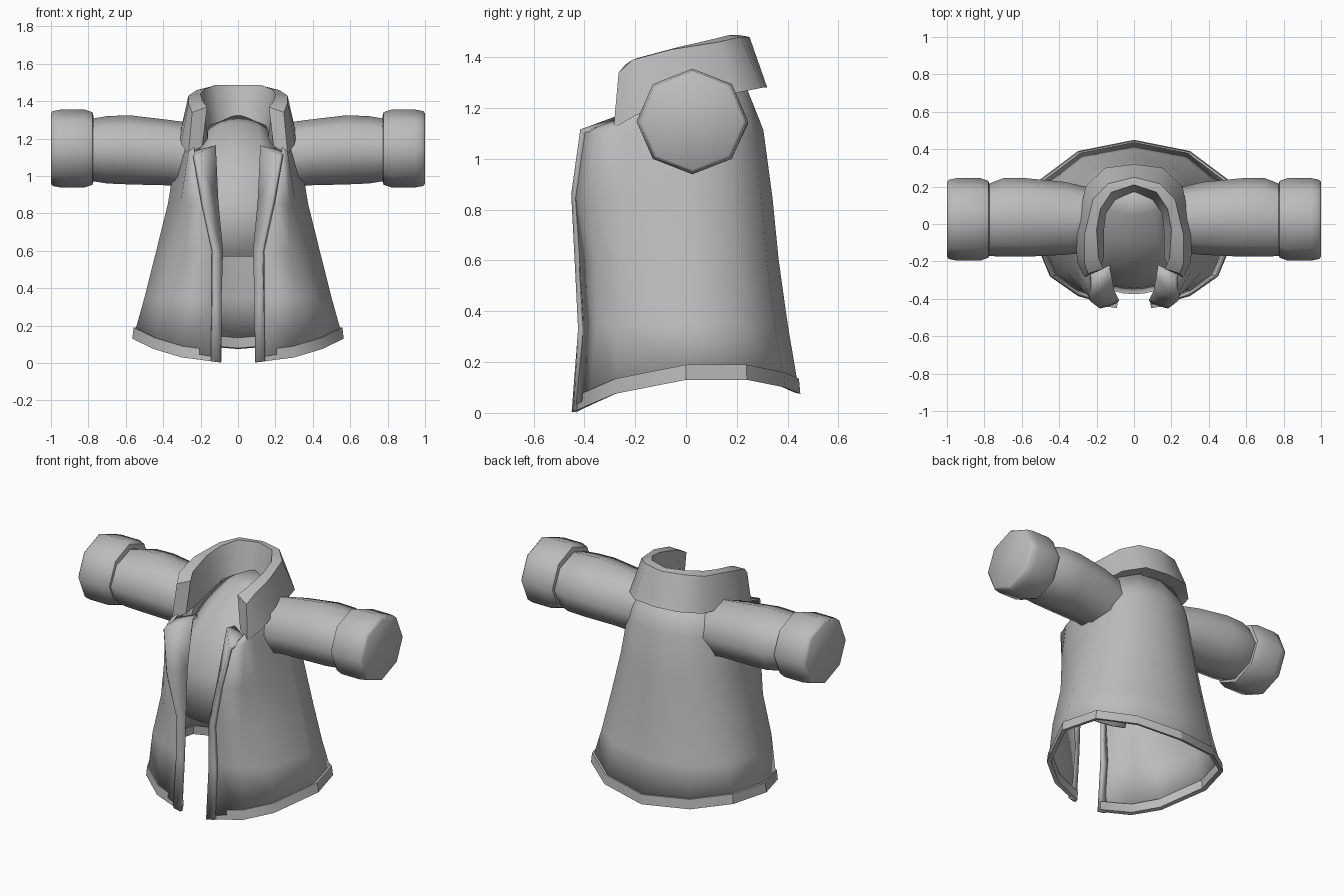
import bpy, bmesh, math
from mathutils import Vector

cube = bpy.data.objects.get("Cube")
if cube:
    bpy.data.objects.remove(cube)

GREY = (0.5, 0.5, 0.5, 1)
cloth = bpy.data.materials.new("grey cloth")
cloth.use_nodes = True
cloth.diffuse_color = GREY
cloth.node_tree.nodes["Principled BSDF"].inputs["Base Color"].default_value = GREY


def loft(name, rows, closed=False, start_cap=False, end_cap=False,
         thickness=0, mirror=True, angle=50):
    """Skin a list of point rows, optionally closed, capped, thickened and mirrored."""
    bm = bmesh.new()
    grid = [[bm.verts.new(point) for point in row] for row in rows]
    count = len(grid[0])
    for lower, upper in zip(grid, grid[1:]):
        for i in range(count if closed else count - 1):
            j = (i + 1) % count
            bm.faces.new((lower[i], lower[j], upper[j], upper[i]))
    if start_cap:
        bm.faces.new(grid[0])
    if end_cap:
        bm.faces.new(grid[-1])
    bmesh.ops.recalc_face_normals(bm, faces=bm.faces)
    mesh = bpy.data.meshes.new(name)
    bm.to_mesh(mesh)
    bm.free()
    mesh.materials.append(cloth)
    obj = bpy.data.objects.new(name, mesh)
    bpy.context.collection.objects.link(obj)
    if mirror:
        obj.modifiers.new("mirror", "MIRROR").merge_threshold = 0.002
    if thickness:
        solid = obj.modifiers.new("thickness", "SOLIDIFY")
        solid.thickness = thickness
        solid.offset = 0
    bpy.ops.object.select_all(action="DESELECT")
    obj.select_set(True)
    bpy.context.view_layer.objects.active = obj
    bpy.ops.object.shade_smooth_by_angle(angle=math.radians(angle))


# Lower edge of the coat, from the middle of the back to the front opening
HEM = [Vector(p) for p in (
    (0, .45, .075), (.3, .39, .1), (.5, .24, .13), (.565, 0, .13),
    (.45, -.28, .075), (.3, -.385, .03), (.09, -.445, .003))]


def hem_ring(scale, lift, edge_x=.09):
    ring = [Vector((p.x * scale, p.y * scale, p.z + lift)) for p in HEM]
    ring[-1].x = edge_x
    return ring


# Coat body: each section is height, half width, back depth, side-front depth, front edge
def body_section(z, width, back, front, edge_x, edge_y, bulge=.02):
    side = Vector((width * .82, -front * .63, z))
    edge = Vector((edge_x, edge_y, z))
    middle = side.lerp(edge, .45) + Vector((bulge, -bulge, 0))
    return [Vector((0, back, z)), Vector((width * .55, back * .87, z)),
            Vector((width * .885, back * .53, z)), Vector((width, 0, z)),
            side, middle, edge]


body_rows = [hem_ring(.97, .03, .13)]
for section in ((.35, .495, .395, .43, .13, -.4), (.6, .432, .36, .41, .13, -.415),
                (.85, .37, .335, .39, .185, -.433), (1.11, .328, .3, .36, .23, -.395, .012),
                (1.15, .315, .285, .32, .235, -.27, .01),
                (1.3, .225, .225, .21, .2, -.13, 0)):
    body_rows.append(body_section(*section))
loft("coat_body", body_rows, thickness=.01, angle=60)

# Hem band around the lower edge
hem_loops = [hem_ring(1, 0), hem_ring(.988, .06), hem_ring(.94, .06), hem_ring(.95, .005)]
loft("hem_band", list(zip(*hem_loops)), closed=True, start_cap=True, end_cap=True, angle=35)

# Front border widening into the turned-out lapel, then folding back under the collar
BORDER = (
    ((.09, -.44, .003), (.145, -.432, .01)),
    ((.09, -.412, .33), (.14, -.415, .33)),
    ((.085, -.4, .6), (.135, -.43, .6)),
    ((.112, -.35, .86), (.19, -.445, .86)),
    ((.12, -.28, 1.155), (.235, -.41, 1.11)),
    ((.13, -.22, 1.15), (.25, -.28, 1.12)),
)
loft("front_border", BORDER, thickness=.02, angle=35)

# Collar: outer bottom, outer top, inner top, inner bottom of each station
COLLAR = (
    ((0, .32, 1.28), (0, .25, 1.48), (0, .21, 1.487), (0, .165, 1.29)),
    ((.155, .3, 1.28), (.14, .215, 1.48), (.12, .17, 1.487), (.1, .13, 1.29)),
    ((.26, .2, 1.26), (.22, .13, 1.46), (.18, .08, 1.465), (.15, .06, 1.27)),
    ((.31, -.06, 1.23), (.265, -.06, 1.43), (.2, -.03, 1.44), (.16, -.03, 1.24)),
    ((.305, -.2, 1.17), (.265, -.21, 1.39), (.19, -.18, 1.4), (.16, -.18, 1.2)),
    ((.265, -.285, 1.12), (.245, -.265, 1.34), (.165, -.24, 1.37), (.19, -.25, 1.16)),
)
loft("collar", COLLAR, closed=True, end_cap=True, angle=40)

# Shirt front seen in the opening, arching back to the neck
shirt_rows = []
for z, y, width, sag in ((.57, -.37, .2, 0), (.85, -.335, .22, 0), (1.05, -.26, .22, .02),
                         (1.2, -.1, .2, .04), (1.28, .05, .18, .05), (1.32, .17, .13, .03)):
    shirt_rows.append([(width * u, y + .05 * u * u, z - sag * u * u)
                       for u in (-1, -.6, -.25, 0, .25, .6, 1)])
loft("shirt_front", shirt_rows, thickness=.01, mirror=False, angle=60)


# Sleeves and cuffs: eight-sided tubes along x
def octagon(x, y, z, depth, height):
    turns = [math.tau * k / 8 for k in range(8)]
    return [(x, y + depth * math.sin(t), z + height * math.cos(t)) for t in turns]


SLEEVE = ((.22, .02, 1.1, .17, .18), (.37, .03, 1.125, .195, .175),
          (.58, .035, 1.14, .21, .185), (.7, .035, 1.14, .21, .18),
          (.79, .02, 1.14, .19, .165))
loft("sleeve", [octagon(*ring) for ring in SLEEVE], closed=True, angle=75)

CUFF = ((.772, .18), (.778, .205), (.82, .22), (.95, .22), (.99, .212), (1, .2))
loft("cuff", [octagon(x, .025, 1.147, r, r * .945) for x, r in CUFF],
     closed=True, start_cap=True, end_cap=True, angle=55)
